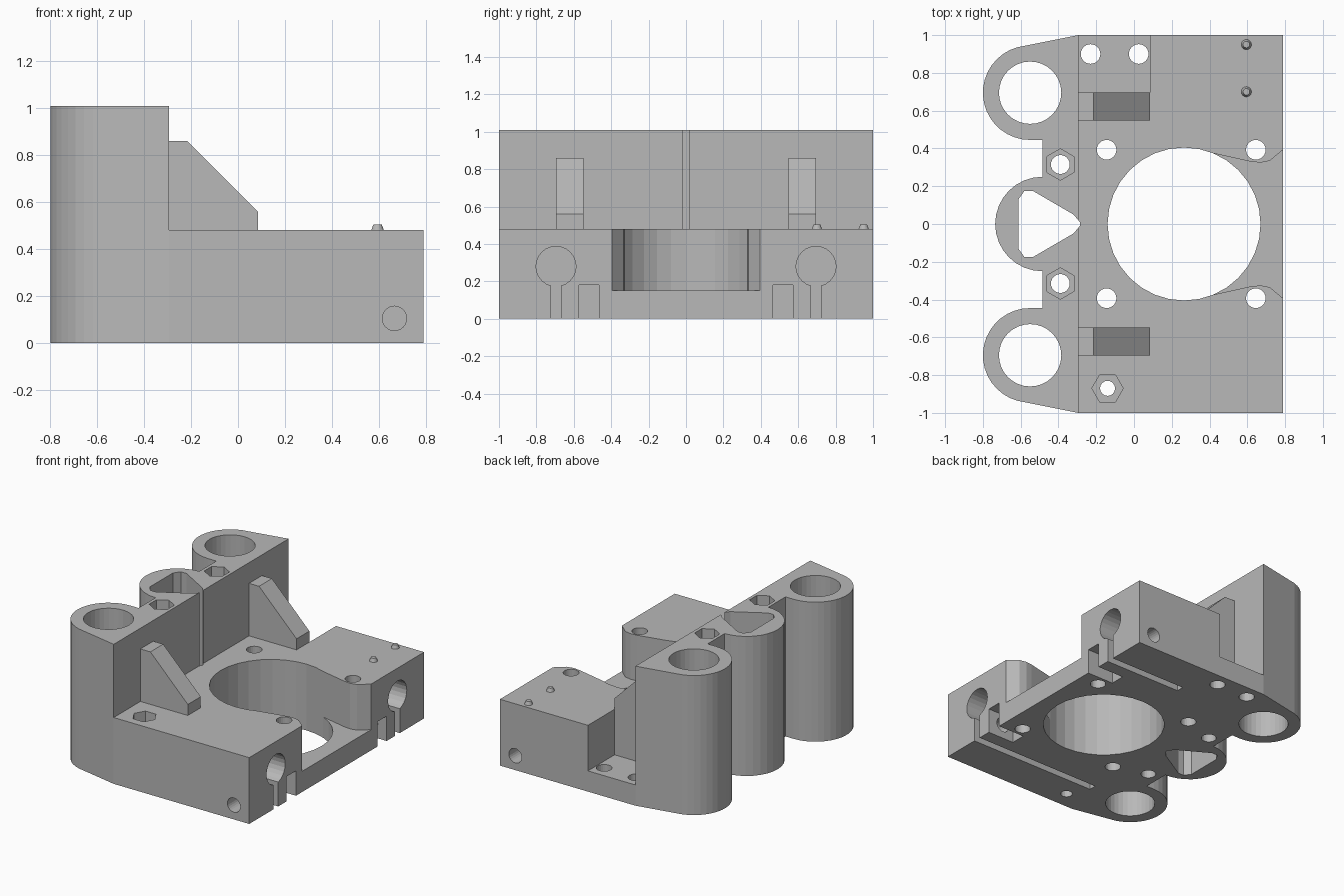
import bpy, bmesh, math
from mathutils import Vector

if "Cube" in bpy.data.objects:
    bpy.data.objects.remove(bpy.data.objects["Cube"], do_unlink=True)

grey = bpy.data.materials.new("plain_grey")
grey.use_nodes = True
grey.diffuse_color = (0.48, 0.48, 0.48, 1)
grey.node_tree.nodes["Principled BSDF"].inputs["Base Color"].default_value = grey.diffuse_color

LOW, TOP, STEP = 0.48, 1.01, -0.295     # block height, tower height, tower front face
FLOOR, BORE_Y = 0.15, 0.695             # pocket floor, rod bore offset


def prism(name, points, lo, hi, axis="Z"):
    """Extrude a flat outline along an axis (X: y,z outline; Y: x,z outline; Z: x,y outline)."""
    place = {"X": lambda a, b, h: (h, a, b),
             "Y": lambda a, b, h: (a, h, b),
             "Z": lambda a, b, h: (a, b, h)}[axis]
    bm = bmesh.new()
    face = bm.faces.new([bm.verts.new(place(a, b, lo)) for a, b in points])
    moved = bmesh.ops.extrude_face_region(bm, geom=[face])["geom"]
    verts = [v for v in moved if isinstance(v, bmesh.types.BMVert)]
    bmesh.ops.translate(bm, verts=verts, vec=Vector(place(0, 0, hi - lo)))
    bmesh.ops.recalc_face_normals(bm, faces=bm.faces)
    mesh = bpy.data.meshes.new(name)
    bm.to_mesh(mesh)
    bm.free()
    mesh.materials.append(grey)
    obj = bpy.data.objects.new(name, mesh)
    bpy.context.collection.objects.link(obj)
    return obj


def arc(cx, cy, r, start=0, end=360, n=24):
    steps = n if end - start == 360 else n + 1
    return [(cx + r * math.cos(math.radians(start + (end - start) * i / n)),
             cy + r * math.sin(math.radians(start + (end - start) * i / n)))
            for i in range(steps)]


def rect(a0, b0, a1, b1):
    return [(a0, b0), (a1, b0), (a1, b1), (a0, b1)]


def cut(target, points, lo, hi, axis="Z"):
    """Subtract a prism from the target."""
    cutter = prism("cutter", points, lo, hi, axis)
    cutter.hide_render = True
    mod = target.modifiers.new("cut", "BOOLEAN")
    mod.operation, mod.solver, mod.object = "DIFFERENCE", "EXACT", cutter
    bpy.context.view_layer.objects.active = target
    bpy.ops.object.modifier_apply(modifier=mod.name)
    bpy.data.objects.remove(cutter, do_unlink=True)


# Full plan outline, with three rounded columns on the tower side
outline = [(0.79, -1), (0.79, 1), (STEP, 1)]
outline += arc(-0.55, BORE_Y, 0.25, 96, 270, 18) + [(-0.485, 0.445)]
outline += arc(-0.485, 0, 0.25, 90, 270, 16) + [(-0.485, -0.445)]
outline += arc(-0.55, -BORE_Y, 0.25, 90, 264, 18) + [(STEP, -1)]
body = prism("carriage_body", outline, 0, TOP)

# Lower the block in front of the tower
cut(body, rect(STEP, -1.1, 1, 1.1), LOW, 1.2)

# Large round opening and the pocket that opens to the side
cut(body, arc(0.265, 0, 0.405, n=32), -0.1, 0.7)
edge = [(0.35, 0.39), (0.62, 0.33), (0.67, 0.325), (0.72, 0.335), (0.85, 0.446)]
cut(body, [(x, -y) for x, y in edge] + edge[::-1], FLOOR, 0.7)

# Corner notch with a low shelf
cut(body, rect(STEP, BORE_Y, 0.085, 1.1), FLOOR, 0.7)
for x in (-0.23, 0.025):
    cut(body, arc(x, 0.9, 0.052), -0.1, 0.3)

# Triangular shaft whose tip slits the tower face
side = [(-0.285, 0.008), (-0.32, 0.05), (-0.535, 0.175), (-0.58, 0.175), (-0.612, 0.13)]
cut(body, side + [(x, -y) for x, y in side[::-1]], -0.1, 1.2)

# Single nut seat on the block
cut(body, arc(-0.14, -0.87, 0.04, n=16), -0.1, 0.7)
cut(body, arc(-0.14, -0.87, 0.083, n=6), 0.33, 0.7)

# Mirrored details
for s, bore_end in ((-1, -0.22), (1, 0.18)):
    y = s * BORE_Y
    cut(body, arc(-0.55, y, 0.165, n=32), -0.1, 1.2)            # vertical bore
    for x in (-0.145, 0.645):                                   # mounting holes
        cut(body, arc(x, s * 0.393, 0.052), -0.1, 0.7)
    cut(body, arc(-0.39, s * 0.315, 0.05), -0.1, 1.2)           # tower bolt hole
    cut(body, arc(-0.39, s * 0.315, 0.083, 30, 390, 6), 0.85, 1.2)
    cut(body, arc(y, 0.28, 0.107), bore_end, 0.9, "X")          # rod bore
    cut(body, rect(y - 0.027, -0.1, y + 0.027, 0.2), bore_end, 0.9, "X")
    slot = sorted((s * 0.465, s * 0.572))
    cut(body, rect(slot[0], -0.1, slot[1], 0.18), 0.58, 0.9, "X")
    span = sorted((s * 0.5, s * 1.1))                           # clamp screw hole
    cut(body, arc(0.667, 0.104, 0.052), span[0], span[1], "Y")

    # Sloped bracing rib
    near, far = sorted((s * 0.548, s * BORE_Y))
    prism("right_rib" if s < 0 else "left_rib",
          [(STEP, LOW), (0.085, LOW), (0.085, 0.56), (-0.215, 0.86), (STEP, 0.86)],
          near, far, "Y")

# Two small tapered pins
for i, y in enumerate((0.7, 0.95)):
    pin = prism("pin_%d" % (i + 1), arc(0.595, y, 0.027, n=16), LOW, 0.505)
    for v in pin.data.vertices:
        if v.co.z > 0.5:
            v.co.x = 0.595 + (v.co.x - 0.595) * 0.65
            v.co.y = y + (v.co.y - y) * 0.65
